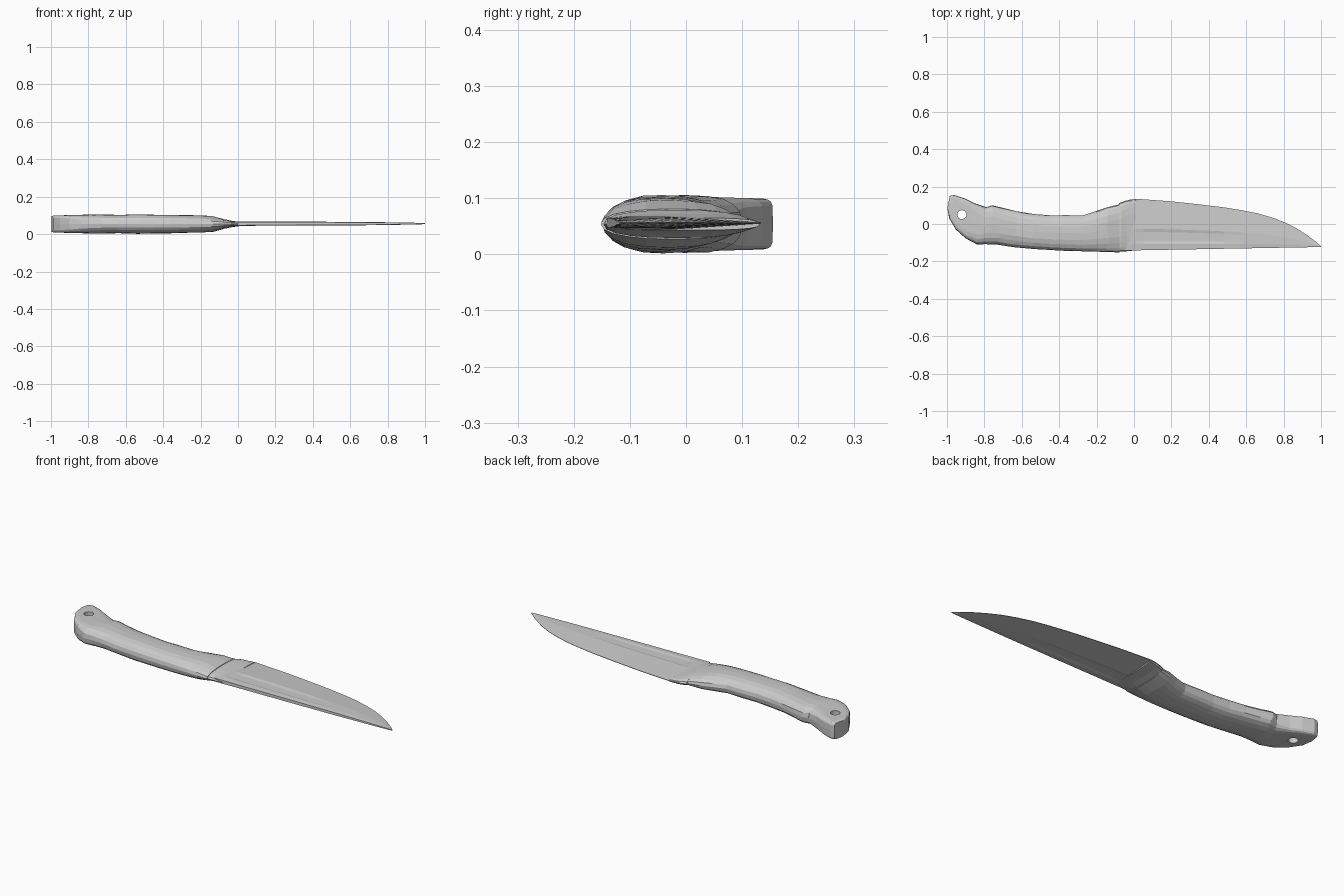
import bpy, bmesh, math, random

random.seed(4)
ZC = 0.054


def loft(name, rings):
    """Bridge closed rings of equal length and cap both ends."""
    bm = bmesh.new()
    loops = [[bm.verts.new(p) for p in r] for r in rings]
    n = len(loops[0])
    for a, b in zip(loops, loops[1:]):
        for i in range(n):
            j = (i + 1) % n
            bm.faces.new((a[i], a[j], b[j], b[i]))
    bm.faces.new(loops[0][::-1])
    bm.faces.new(loops[-1])
    bmesh.ops.recalc_face_normals(bm, faces=bm.faces)
    me = bpy.data.meshes.new(name)
    bm.to_mesh(me)
    bm.free()
    ob = bpy.data.objects.new(name, me)
    bpy.context.collection.objects.link(ob)
    return ob


def handle_ring(xt, yt, xb, yb, h, p, n=20):
    """Superellipse section between an upper and a lower outline point."""
    ring = []
    for i in range(n):
        a = 2 * math.pi * i / n
        c, s = math.cos(a), math.sin(a)
        u = math.copysign(abs(c) ** (2 / p), c)
        w = math.copysign(abs(s) ** (2 / p), s)
        f = (1 + u) / 2
        ring.append((xb + (xt - xb) * f, yb + (yt - yb) * f, ZC + h * w))
    return ring


# Handle: x top, y top, x bottom, y bottom, half thickness, squareness
stations = [
    (-0.985, 0.150, -0.998, 0.085, 0.043, 7),
    (-0.962, 0.155, -0.988, 0.030, 0.046, 7),
    (-0.905, 0.137, -0.952, -0.030, 0.047, 6),
    (-0.850, 0.110, -0.900, -0.077, 0.048, 5),
    (-0.790, 0.090, -0.840, -0.109, 0.050, 3.2),
    (-0.755, 0.100, -0.790, -0.108, 0.053, 2.7),
    (-0.700, 0.086, -0.730, -0.110, 0.052, 2.5),
    (-0.620, 0.068, -0.640, -0.124, 0.050, 2.4),
    (-0.530, 0.053, -0.540, -0.134, 0.053, 2.4),
    (-0.450, 0.046, -0.450, -0.139, 0.051, 2.4),
    (-0.360, 0.047, -0.360, -0.144, 0.050, 2.4),
    (-0.270, 0.046, -0.270, -0.146, 0.048, 2.4),
    (-0.200, 0.068, -0.200, -0.148, 0.047, 2.3),
    (-0.140, 0.090, -0.140, -0.150, 0.043, 2.3),
    (-0.078, 0.105, -0.078, -0.152, 0.027, 2.3),
]
rings = []
for k, st in enumerate(stations):
    r = handle_ring(*st)
    if 4 < k < 14:  # slight carved unevenness
        r = [(x + random.uniform(-.008, .008), y,
              ZC + (z - ZC) * random.uniform(.965, 1.0)) for x, y, z in r]
    rings.append(r)
handle = loft("handle", rings)

# Lanyard hole through the butt
bpy.ops.mesh.primitive_cylinder_add(vertices=16, radius=0.024, depth=0.3,
                                    location=(-0.92, 0.05, ZC))
cutter = bpy.context.object
cutter.name = "hole_cutter"
cutter.hide_render = True
mod = handle.modifiers.new("hole", 'BOOLEAN')
mod.operation = 'DIFFERENCE'
mod.solver = 'EXACT'
mod.object = cutter
bpy.context.view_layer.objects.active = handle
bpy.ops.object.modifier_apply(modifier="hole")
bpy.data.objects.remove(cutter)

# Bolster: narrow collar tapering from the handle to the blade
collar = [(-0.080, 0.112, -0.080, -0.146, 0.024, 2.3),
          (-0.068, 0.116, -0.068, -0.147, 0.025, 2.4),
          (-0.040, 0.126, -0.040, -0.146, 0.018, 2.6),
          (0.010, 0.131, 0.010, -0.141, 0.011, 3.0)]
loft("bolster", [handle_ring(*c) for c in collar])


# Blade: flat spine, shallow fuller, ridge, then bevel to the cutting edge
def blade_ring(x, yt, t, groove):
    yb = -0.141 + 0.018 * max(x, 0)
    side = [(0, 0.75), (0.12, 1), (0.18, 1 - groove),
            (0.36, 1 - groove), (0.42, 1), (1, 0.12)]
    pts = [(f, w) for f, w in side] + [(f, -w) for f, w in reversed(side)]
    return [(x, yb + (yt - yb) * f, ZC + 0.002 + t * w) for f, w in pts]


blade = [(-0.045, 0.122, 0.012, 0), (-0.02, 0.131, 0.012, 0),
         (0.01, 0.134, 0.012, 0), (0.05, 0.132, 0.0115, 0.3),
         (0.20, 0.121, 0.011, 0.3), (0.35, 0.105, 0.0105, 0.3),
         (0.48, 0.089, 0.010, 0.25), (0.58, 0.073, 0.0095, 0),
         (0.66, 0.057, 0.009, 0), (0.74, 0.034, 0.008, 0),
         (0.81, 0.007, 0.007, 0), (0.87, -0.024, 0.006, 0),
         (0.93, -0.062, 0.005, 0), (0.97, -0.093, 0.004, 0),
         (1.0, -0.119, 0.0025, 0)]
loft("blade", [blade_ring(*b) for b in blade])
